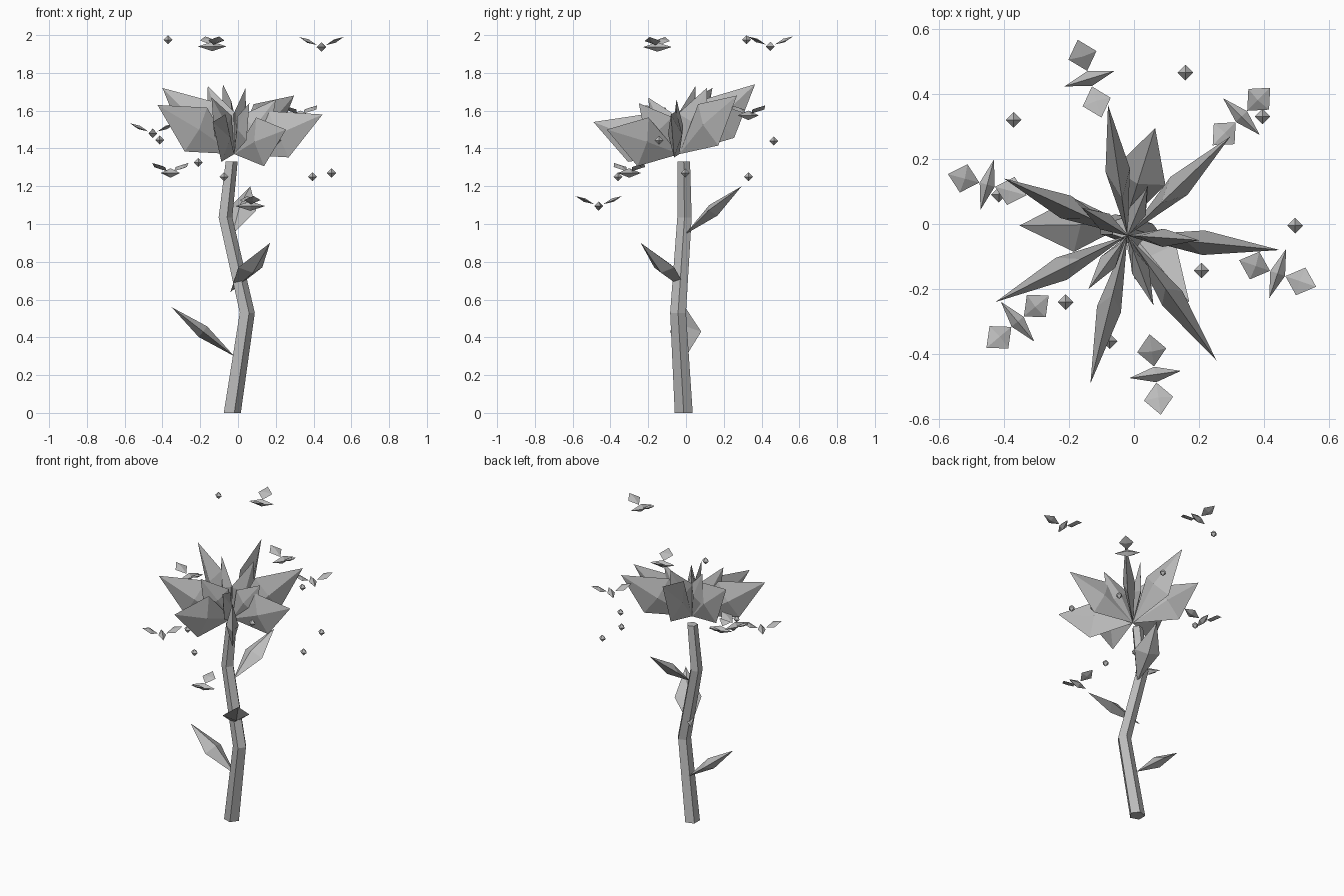
import bpy, bmesh
from math import cos, sin, tau, radians
from mathutils import Vector

cube = bpy.data.objects.get("Cube")
if cube:
    bpy.data.objects.remove(cube, do_unlink=True)

grey = bpy.data.materials.new("matte grey")
grey.use_nodes = True
colour = (0.5, 0.5, 0.5, 1)
grey.diffuse_color = colour
grey.node_tree.nodes["Principled BSDF"].inputs["Base Color"].default_value = colour

UP = Vector((0, 0, 1))


def finish(name, bm):
    bmesh.ops.recalc_face_normals(bm, faces=bm.faces)
    mesh = bpy.data.meshes.new(name)
    bm.to_mesh(mesh)
    bm.free()
    mesh.materials.append(grey)
    obj = bpy.data.objects.new(name, mesh)
    bpy.context.collection.objects.link(obj)
    return obj


def crystal(name, start, tip, half_side, half_up):
    """Eight-sided pointed solid stretched from start to tip."""
    start, tip = Vector(start), Vector(tip)
    axis = (tip - start).normalized()
    side = UP.cross(axis).normalized()
    up = axis.cross(side)
    mid = (start + tip) / 2
    bm = bmesh.new()
    ends = [bm.verts.new(p) for p in (start, tip)]
    ring = [bm.verts.new(mid + d) for d in
            (side * half_side, up * half_up, -side * half_side, -up * half_up)]
    for i in range(4):
        for end in ends:
            bm.faces.new((ring[i], ring[(i + 1) % 4], end))
    return finish(name, bm)


# Bent five-sided stem
bm = bmesh.new()
rings = []
for x, y, z, r in ((-.035, -.012, 0, .05), (.045, -.042, .53, .044),
                   (-.07, -.008, 1.035, .04), (-.037, -.012, 1.33, .035)):
    rings.append([bm.verts.new((x + r * cos(tau * k / 5), y + r * sin(tau * k / 5), z))
                  for k in range(5)])
for low, high in zip(rings, rings[1:]):
    for k in range(5):
        n = (k + 1) % 5
        bm.faces.new((low[k], low[n], high[n], high[k]))
bm.faces.new(rings[0])
bm.faces.new(rings[-1])
finish("stem", bm)

# Flat leaves
leaves = [((-.02, 0, .3), (-.352, -.005, .56)),
          ((-.04, .01, .64), (.17, -.24, .9)),
          ((-.03, -.005, .945), (.065, .295, 1.2))]
for i, (start, tip) in enumerate(leaves):
    crystal(f"leaf_{i + 1}", start, tip, .083, .036)

# Upright petals: a wide outer ring and a steeper inner ring
heart = (-.02, -.035, 1.37)
outer = [(.297, .27, 1.68), (.448, -.08, 1.58), (.254, -.42, 1.5), (-.134, -.49, 1.54),
         (-.426, -.24, 1.63), (-.4, .14, 1.72), (-.08, .366, 1.74)]
for i, tip in enumerate(outer):
    crystal(f"outer_petal_{i + 1}", heart, tip, .038, .134)
inner = [(.2, -.05, 1.66), (.04, .11, 1.72), (-.16, .05, 1.73),
         (-.14, -.2, 1.67), (.06, -.25, 1.64)]
for i, tip in enumerate(inner):
    crystal(f"inner_petal_{i + 1}", heart, tip, .028, .095)

# Winged insects circling the flower, wings pointing in and out
insects = [(107, 1.94), (45, 1.575), (165, 1.48), (220, 1.27), (278, 1.095), (-19, 1.937)]
for i, (angle, z) in enumerate(insects):
    a = radians(angle)
    out = Vector((cos(a), sin(a), 0))
    along = Vector((-sin(a), cos(a), 0))
    centre = out * .467 + UP * z
    crystal(f"insect_body_{i + 1}", centre - along * .08, centre + along * .08, .024, .025)
    for label, s in (("outer", 1), ("inner", -1)):
        crystal(f"insect_{label}_wing_{i + 1}", centre + out * s * .025 + UP * .01,
                centre + out * s * .125 + UP * .053, .045, .01)

# Floating pollen specks
specks = [(-.37, .32, 1.975), (.158, .465, 1.44), (.395, .33, 1.25), (.495, -.005, 1.27),
          (.207, -.143, 1.443), (-.21, -.24, 1.325), (-.075, -.36, 1.25), (-.415, .09, 1.445)]
for i, p in enumerate(specks):
    p = Vector(p)
    reach = Vector((.024, 0, 0))
    crystal(f"pollen_{i + 1}", p - reach, p + reach, .024, .024)
